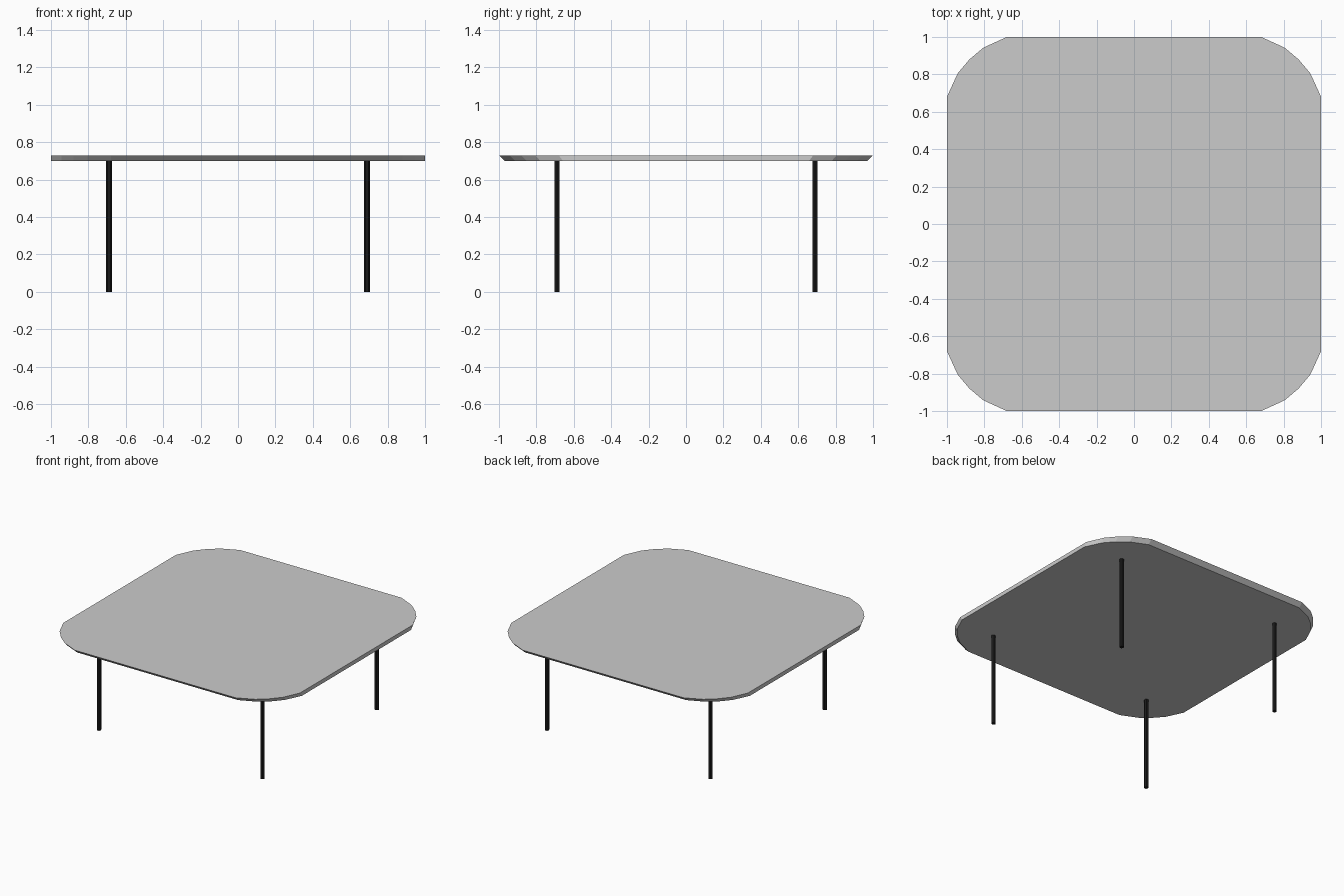
import bpy, bmesh, math

if "Cube" in bpy.data.objects:
    bpy.data.objects.remove(bpy.data.objects["Cube"])

TOP, UNDER = 0.73, 0.70

# One faceted corner of the tabletop, from the right edge to the back edge
corner = [(1.0, 0.68), (0.943, 0.805), (0.88, 0.88), (0.805, 0.943), (0.68, 1.0)]
outline = (corner
           + [(-x, y) for x, y in reversed(corner)]
           + [(-x, -y) for x, y in corner]
           + [(x, -y) for x, y in reversed(corner)])


def finish(name, bm):
    bmesh.ops.recalc_face_normals(bm, faces=bm.faces)
    mesh = bpy.data.meshes.new(name)
    bm.to_mesh(mesh)
    bm.free()
    obj = bpy.data.objects.new(name, mesh)
    bpy.context.collection.objects.link(obj)
    return obj


# Tabletop: front and back edges are undercut, the side edges are upright
bm = bmesh.new()
upper = [bm.verts.new((x, y, TOP)) for x, y in outline]
lower = [bm.verts.new((x, y * 0.968, UNDER)) for x, y in outline]
bm.faces.new(upper)
bm.faces.new(lower[::-1])
n = len(outline)
for i in range(n):
    j = (i + 1) % n
    bm.faces.new((lower[i], lower[j], upper[j], upper[i]))
finish("tabletop", bm)

# Four thin six-sided black legs
black = bpy.data.materials.new("black")
black.diffuse_color = (0.01, 0.01, 0.01, 1)
black.use_nodes = True
black.node_tree.nodes["Principled BSDF"].inputs["Base Color"].default_value = black.diffuse_color
for side, sx in (("left", -1), ("right", 1)):
    for end, sy in (("front", -1), ("back", 1)):
        bm = bmesh.new()
        rings = [[bm.verts.new((sx * 0.69 + 0.0165 * math.cos(k * math.pi / 3),
                                sy * 0.69 + 0.0165 * math.sin(k * math.pi / 3), z))
                  for k in range(6)] for z in (0, UNDER)]
        bm.faces.new(rings[0][::-1])
        bm.faces.new(rings[1])
        for k in range(6):
            m = (k + 1) % 6
            bm.faces.new((rings[0][k], rings[0][m], rings[1][m], rings[1][k]))
        leg = finish(f"{end}_{side}_leg", bm)
        leg.data.materials.append(black)
